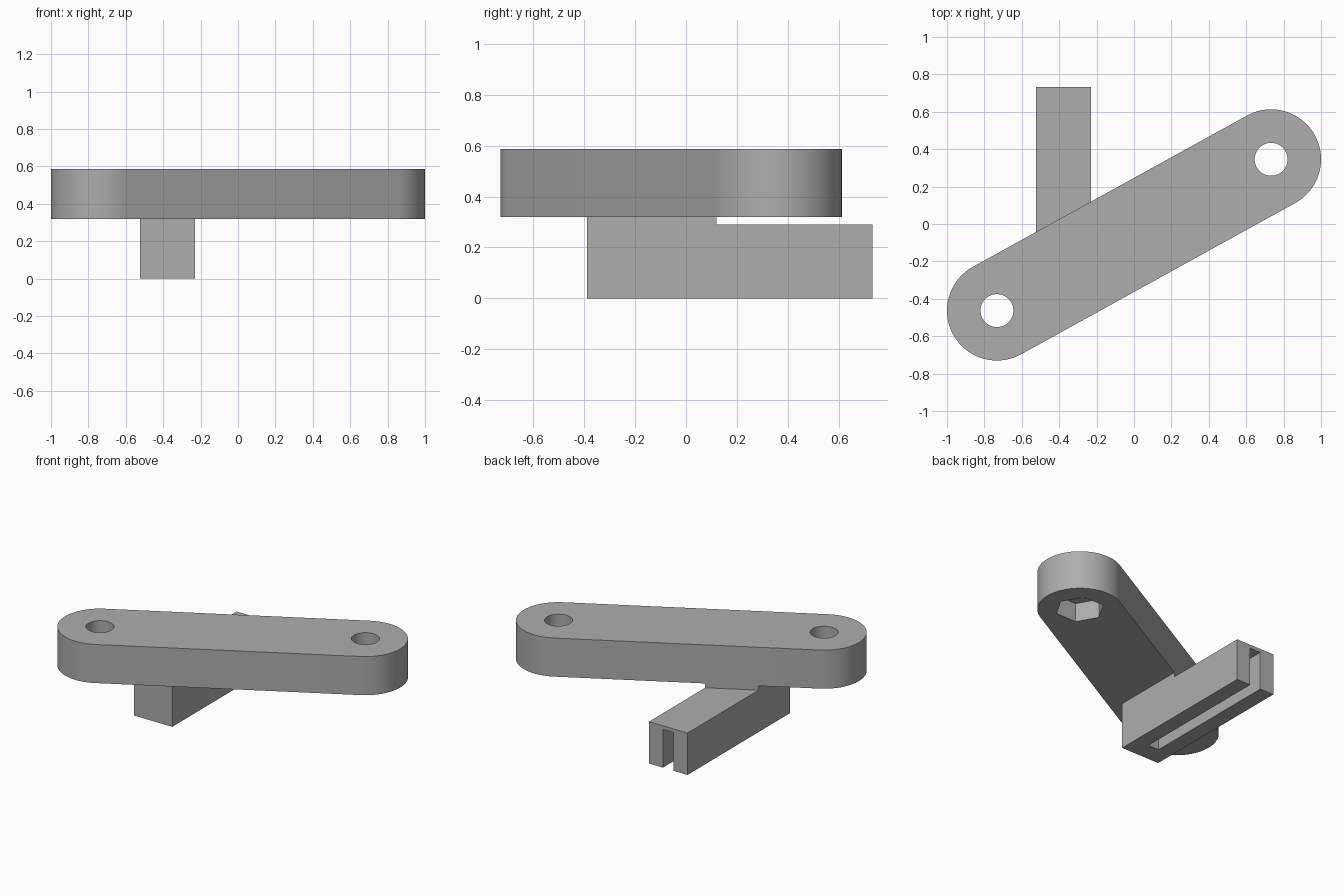
import bpy
import bmesh
from math import atan2, cos, sin, pi, radians, tan

cube = bpy.data.objects.get("Cube")
if cube:
    bpy.data.objects.remove(cube, do_unlink=True)

# Material
grey = bpy.data.materials.new("plain_grey")
grey.use_nodes = True
colour = (0.42, 0.42, 0.42, 1)
grey.diffuse_color = colour
grey.node_tree.nodes["Principled BSDF"].inputs["Base Color"].default_value = colour


def prism(name, outline, z0, z1):
    """Extrude a counter-clockwise outline from z0 to z1."""
    bm = bmesh.new()
    base = bm.faces.new([bm.verts.new((x, y, z0)) for x, y in outline])
    top = bmesh.ops.extrude_face_region(bm, geom=[base])["geom"]
    for v in top:
        if isinstance(v, bmesh.types.BMVert):
            v.co.z = z1
    bmesh.ops.recalc_face_normals(bm, faces=bm.faces)
    mesh = bpy.data.meshes.new(name)
    bm.to_mesh(mesh)
    bm.free()
    obj = bpy.data.objects.new(name, mesh)
    bpy.context.collection.objects.link(obj)
    mesh.materials.append(grey)
    return obj


def arc(cx, cy, r, start, sweep, n):
    return [(cx + r * cos(start + sweep * i / n), cy + r * sin(start + sweep * i / n))
            for i in range(n + 1)]


def ring(cx, cy, r, n):
    return arc(cx, cy, r, 0, 2 * pi, n)[:-1]


def select(obj):
    bpy.ops.object.select_all(action="DESELECT")
    obj.select_set(True)
    bpy.context.view_layer.objects.active = obj


def cut(obj, cutter):
    """Subtract the cutter, then discard it."""
    cutter.hide_render = True
    mod = obj.modifiers.new("cut", "BOOLEAN")
    mod.operation = "DIFFERENCE"
    mod.solver = "EXACT"
    mod.object = cutter
    select(obj)
    bpy.ops.object.modifier_apply(modifier=mod.name)
    bpy.data.objects.remove(cutter, do_unlink=True)


# Main dimensions
ends = [(0.733, 0.346), (-0.733, -0.463)]
end_r = 0.267
arm_low, arm_high = 0.32, 0.587
left, right = -0.525, -0.23
front, back = -0.39, 0.733
bar_top = 0.29
tilt = atan2(ends[0][1] - ends[1][1], ends[0][0] - ends[1][0])

# Slanted arm with rounded ends
outline = (arc(*ends[0], end_r, tilt - pi / 2, pi, 40)
           + arc(*ends[1], end_r, tilt + pi / 2, pi, 40))
arm = prism("slanted_arm", outline, arm_low, arm_high)

# Bolt holes and hexagonal nut pockets beneath them
for cx, cy in ends:
    cut(arm, prism("hole_cutter", ring(cx, cy, 0.088, 48), 0.2, 0.7))
    cut(arm, prism("nut_cutter", ring(cx, cy, 0.155, 6), 0.2, 0.45))
select(arm)
bpy.ops.object.shade_smooth_by_angle(angle=radians(30))

# Slotted bar, open at the back and underneath
bar = prism("slotted_bar", [(left, front), (right, front), (right, back), (left, back)],
            0, bar_top)
mid, half = (left + right) / 2, 0.041
cut(bar, prism("slot_cutter", [(mid - half, front + 0.13), (mid + half, front + 0.13),
                               (mid + half, back + 0.1), (mid - half, back + 0.1)],
               -0.1, 0.265))


# Thin pad joining bar and arm, trimmed along the arm's rear edge
def rear_edge(x):
    return ends[0][1] + end_r / cos(tilt) + tan(tilt) * (x - ends[0][0])


prism("joining_pad", [(left, front), (right, front), (right, rear_edge(right)),
                      (left, rear_edge(left))], bar_top, arm_low)
